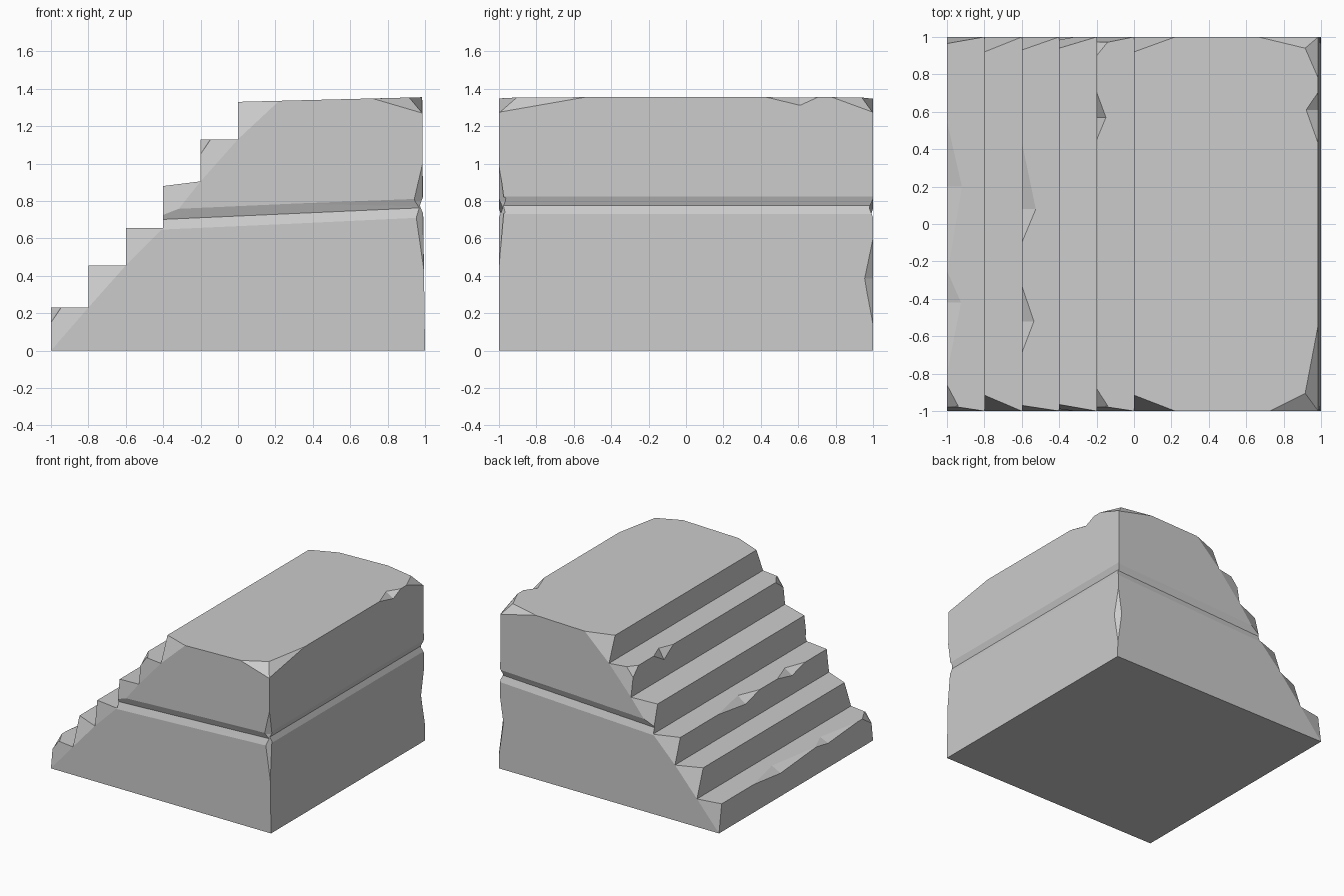
import bpy, bmesh
from mathutils import Vector

if "Cube" in bpy.data.objects:
    bpy.data.objects.remove(bpy.data.objects["Cube"])


def new_object(name, bm):
    bmesh.ops.recalc_face_normals(bm, faces=bm.faces[:])
    mesh = bpy.data.meshes.new(name)
    bm.to_mesh(mesh)
    bm.free()
    obj = bpy.data.objects.new(name, mesh)
    bpy.context.collection.objects.link(obj)
    return obj


def cut(points):
    """Subtract the convex hull of the points from the staircase."""
    bm = bmesh.new()
    for p in points:
        bm.verts.new(p)
    bmesh.ops.convex_hull(bm, input=bm.verts[:])
    cutter = new_object("cutter", bm)
    cutter.hide_render = True
    mod = stairs.modifiers.new("cut", 'BOOLEAN')
    mod.operation, mod.solver, mod.object = 'DIFFERENCE', 'EXACT', cutter
    bpy.context.view_layer.objects.active = stairs
    bpy.ops.object.modifier_apply(modifier=mod.name)
    bpy.data.objects.remove(cutter)


def chip(points, corner):
    """Knock off a corner or edge, leaving a face through the points."""
    pts = [Vector(p) for p in points]
    k = Vector(corner)
    centre = sum(pts, Vector()) / len(pts)
    cut(pts + [k + (k - centre) * 0.6])


def edge_chip(x, z, y0, y1, yc, inset, drop):
    """Dent in the front edge of a tread."""
    chip([(x, y0, z), (x, y1, z), (x + inset, yc, z), (x, yc, z - drop)],
         (x, yc, z))


# Stepped block: side profile extruded along y
steps = [(-1, 0.23, -0.8, 0.23), (-0.8, 0.455, -0.6, 0.455),
         (-0.6, 0.655, -0.4, 0.655), (-0.4, 0.88, -0.2, 0.905),
         (-0.2, 1.13, 0, 1.13), (0, 1.33, 0.985, 1.355)]
profile = [(-1, 0)]
for x0, z0, x1, z1 in steps:
    profile += [(x0, z0), (x1, z1)]
profile += [(0.988, 0.9), (1, 0)]
bm = bmesh.new()
face = bm.faces.new([bm.verts.new((x, -1, z)) for x, z in profile])
ext = bmesh.ops.extrude_face_region(bm, geom=[face])
bmesh.ops.translate(bm, vec=(0, 2, 0),
                    verts=[v for v in ext["geom"] if isinstance(v, bmesh.types.BMVert)])
stairs = new_object("stone_staircase", bm)

# Bevelled ends of every step
widths = {-1: [0.03, 0.085, 0.03, 0.035, 0.03, 0.085],
          1: [0.035, 0.08, 0.07, 0.06, 0.04, 0.08]}
for s in (-1, 1):
    low = 0
    for (x0, z0, x1, z1), w in zip(steps, widths[s]):
        if x1 > 0.5:
            x1, z1 = 0.22, 1.3356
        chip([(x0, s, low), (x1, s, z1), (x0, s * (1 - w), z0)], (x0, s, z0))
        low = z1

# Shallow groove round the two ends and the back
for s in (-1, 1):
    pts = []
    for x, top, mid, bot in ((-0.5, 0.75, 0.697, 0.643), (1.1, 0.817, 0.769, 0.717)):
        pts += [(x, s * 0.98, mid), (x, s * 1.02, 2 * top - mid),
                (x, s * 1.02, 2 * bot - mid)]
    cut(pts)
cut([(x, y, z) for y in (-1.1, 1.1)
     for x, z in ((0.972, 0.775), (1.02, 0.91), (1.02, 0.66))])

# Broken top corners at the back
for s, xa, yc, yd in ((-1, 0.72, 0.905, 0.54), (1, 0.66, 0.94, 0.78)):
    a, b = (xa, s, 1.348), (0.985, s, 1.27)
    c, d = (0.915, s * yc, 1.3532), (0.985, s * yd, 1.355)
    k = (0.985, s, 1.355)
    chip([a, b, c], k)
    chip([b, d, c], k)

# Chips on the back top edge and the upright corners
chip([(0.985, 0.705, 1.355), (0.985, 0.43, 1.355), (0.92, 0.61, 1.3533),
      (0.985, 0.61, 1.31)], (0.985, 0.6, 1.355))
chip([(0.994, -1, 0.43), (0.987, -1, 1.0), (0.94, -1, 0.8), (0.987, -0.96, 0.8)],
     (0.99, -1, 0.75))
chip([(0.998, 1, 0.12), (0.992, 1, 0.6), (0.96, 1, 0.385), (0.995, 0.955, 0.385)],
     (0.995, 1, 0.36))

# Worn tread edges
edge_chip(-0.2, 1.13, 0.45, 0.705, 0.57, 0.05, 0.08)
edge_chip(-0.6, 0.655, -0.1, 0.44, 0.08, 0.075, 0.05)
edge_chip(-0.6, 0.655, -0.69, -0.33, -0.52, 0.065, 0.045)
edge_chip(-1, 0.23, -0.28, 0.55, 0.2, 0.08, 0.04)
edge_chip(-1, 0.23, -0.8, -0.25, -0.42, 0.075, 0.03)

# Small extra breaks at step corners
for x, z, s, y0 in ((-1, 0.23, -1, 0.86), (-0.2, 1.13, -1, 0.88), (-0.2, 1.13, 1, 0.9)):
    chip([(x, s * y0, z), (x + 0.06, s * 0.973, z), (x, s * 0.98, z - 0.08)],
         (x, s, z))
